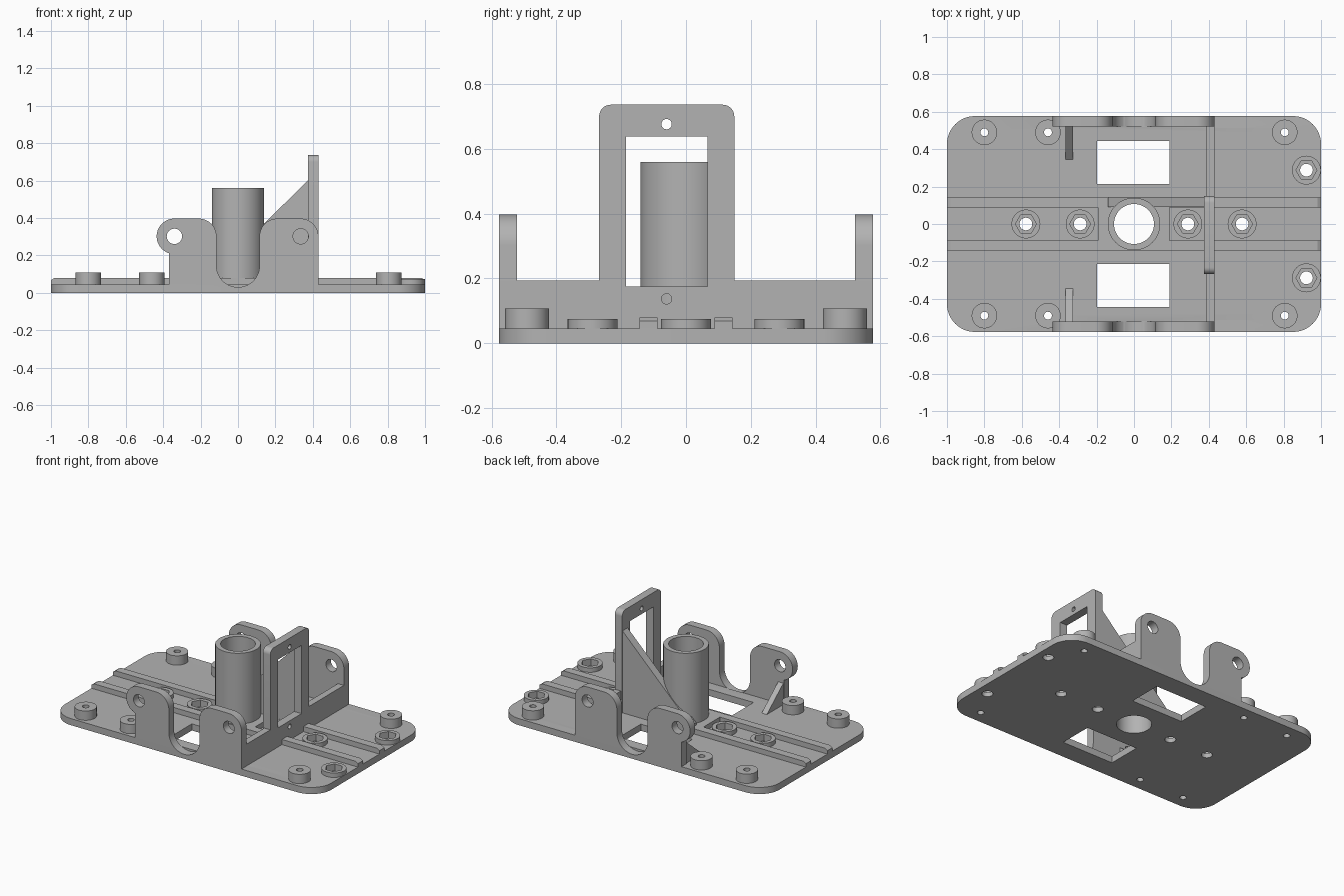
import bpy, bmesh
from math import sin, cos, radians

cube = bpy.data.objects.get("Cube")
if cube:
    bpy.data.objects.remove(cube, do_unlink=True)

GREY = (0.45, 0.45, 0.45, 1)
mat = bpy.data.materials.new("plain grey")
mat.use_nodes = True
mat.diffuse_color = GREY
mat.node_tree.nodes["Principled BSDF"].inputs["Base Color"].default_value = GREY


def arc(u, v, r, start=0, end=360, n=12):
    """Points along an arc, both ends included."""
    return [(u + r * cos(radians(start + (end - start) * i / n)),
             v + r * sin(radians(start + (end - start) * i / n))) for i in range(n + 1)]


def circle(u, v, r, n=40):
    return arc(u, v, r, 0, 360, n)[:-1]


def rect(u0, u1, v0, v1):
    return [(u0, v0), (u1, v0), (u1, v1), (u0, v1)]


def prism(name, outlines, axis, lo, hi):
    """Extrude closed outlines along an axis into one object."""
    place = {"x": lambda u, v, d: (d, u, v),
             "y": lambda u, v, d: (u, d, v),
             "z": lambda u, v, d: (u, v, d)}[axis]
    bm = bmesh.new()
    for pts in outlines:
        a = [bm.verts.new(place(u, v, lo)) for u, v in pts]
        b = [bm.verts.new(place(u, v, hi)) for u, v in pts]
        bm.faces.new(a)
        bm.faces.new(b[::-1])
        for i in range(len(pts)):
            j = (i + 1) % len(pts)
            bm.faces.new((a[i], a[j], b[j], b[i]))
    bmesh.ops.recalc_face_normals(bm, faces=bm.faces)
    mesh = bpy.data.meshes.new(name)
    bm.to_mesh(mesh)
    bm.free()
    mesh.materials.append(mat)
    obj = bpy.data.objects.new(name, mesh)
    bpy.context.collection.objects.link(obj)
    return obj


def activate(obj):
    bpy.ops.object.select_all(action="DESELECT")
    obj.select_set(True)
    bpy.context.view_layer.objects.active = obj


def cut(obj, *cutters):
    for c in cutters:
        activate(obj)
        mod = obj.modifiers.new("cut", "BOOLEAN")
        mod.operation, mod.solver, mod.object = "DIFFERENCE", "EXACT", c
        bpy.ops.object.modifier_apply(modifier=mod.name)


T = 0.045       # plate thickness
W = 0.577       # half depth
RAIL = 0.08     # rail top
screw_spots = [(x, y) for x in (-0.8, -0.46, 0.806) for y in (-0.49, 0.49)]
nut_spots = [(x, 0) for x in (-0.578, -0.288, 0.288, 0.578)] + [(0.922, -0.288), (0.922, 0.288)]

# Cutters
bore = prism("bore_cutter", [circle(0, 0, 0.107, 64)], "z", -0.1, 1)
screw_holes = prism("screw_cutter", [circle(x, y, 0.021, 24) for x, y in screw_spots], "z", -0.1, 1)
nut_holes = prism("nut_hole_cutter", [circle(x, y, 0.034, 24) for x, y in nut_spots], "z", -0.1, 1)
nut_pockets = prism("nut_pocket_cutter", [circle(x, y, 0.056, 6) for x, y in nut_spots], "z", 0.03, 1)
openings = prism("opening_cutter", [rect(-0.197, 0.19, s * 0.213, s * 0.443) for s in (-1, 1)],
                 "z", -0.1, 0.2)
u_shape = arc(0, 0.145, 0.115, 180, 360, 24) + [(0.115, 0.6), (-0.115, 0.6)]
u_notches = [prism("notch_cutter", [u_shape], "y", a, b) for a, b in ((-1, -0.52), (0.52, 1))]
cutters = [bore, screw_holes, nut_holes, nut_pockets, openings] + u_notches

# Base plate with rounded corners
R = 0.15
plate = prism("base_plate", [arc(1 - R, W - R, R, 0, 90) + arc(R - 1, W - R, R, 90, 180)
                             + arc(R - 1, R - W, R, 180, 270) + arc(1 - R, R - W, R, 270, 360)],
              "z", 0, T)
cut(plate, *cutters)

# Screw posts and nut seats
posts = prism("screw_posts", [circle(x, y, 0.068) for x, y in screw_spots], "z", T, 0.108)
cut(posts, screw_holes)
seats = prism("nut_seats", [circle(x, y, 0.077) for x, y in nut_spots], "z", T, 0.075)
cut(seats, nut_pockets)

# Long rails with chamfered ends, and the pad between them
rail_side = [(-1, T), (1, T), (1, 0.068), (0.98, RAIL), (-0.98, RAIL), (-1, 0.068)]
for name, a, b in (("front_rail", -0.143, -0.088), ("back_rail", 0.088, 0.143)):
    cut(prism(name, [rail_side], "y", a, b), bore)
cut(prism("centre_pad", [rect(-0.193, 0.19, -0.088, 0.088)], "z", T, RAIL), bore)

# Central tube
cut(prism("tube", [circle(0, 0, 0.14, 64)], "z", T, 0.56), bore)

# Cross wall with a tall framed upright
upright = arc(0.113, 0.7, 0.036, 0, 90, 8) + arc(-0.232, 0.7, 0.036, 90, 180, 8)
wall = prism("cross_wall", [[(-W, T), (W, T), (W, 0.193), (0.149, 0.193)] + upright
                            + [(-0.268, 0.193), (-W, 0.193)]], "x", 0.385, 0.43)
backing = prism("upright_backing", [[(-0.268, T), (0.149, T)] + upright], "x", 0.375, 0.385)
frame = prism("frame_cutter", [rect(-0.185, 0.067, 0.175, 0.638), circle(-0.06, 0.676, 0.016, 24),
                               circle(-0.06, 0.137, 0.016, 24)], "x", 0, 1)
cutters.append(frame)
for part in (wall, backing):
    cut(part, frame)

# Sloping web from the upright down past the tube
cut(prism("upright_web", [[(-0.14, RAIL), (0.375, RAIL), (0.375, 0.602), (-0.14, 0.095)]],
          "y", 0.09, 0.145), bore)

# Side walls with pivot ears
ear_shape = ([(-0.37, T), (0.43, T)] + arc(0.335, 0.302, 0.095, 0, 90)
             + arc(0.21, 0.302, 0.095, 90, 180) + [(0.115, 0.2), (-0.115, 0.2)]
             + arc(-0.21, 0.302, 0.095, 0, 90) + arc(-0.34, 0.302, 0.095, 90, 252, 24)
             + [(-0.37, 0.2)])
pivots = prism("pivot_cutter", [circle(x, 0.302, 0.041) for x in (-0.34, 0.335)], "y", -1, 1)
cutters.append(pivots)
for name, s in (("front", -1), ("back", 1)):
    ears = prism(name + "_ear_wall", [ear_shape], "y", *sorted((s * 0.522, s * W)))
    cut(ears, pivots, *u_notches)
    # Small triangular brace inside the ear wall
    prism(name + "_brace", [[(s * 0.522, T), (s * 0.345, T), (s * 0.522, 0.19)]], "x", -0.365, -0.326)

for c in cutters:
    bpy.data.objects.remove(c, do_unlink=True)

# Smooth round surfaces, keep edges sharp
for obj in [o for o in bpy.context.collection.objects if o.type == "MESH"]:
    activate(obj)
    bpy.ops.object.shade_smooth_by_angle(angle=radians(30))
